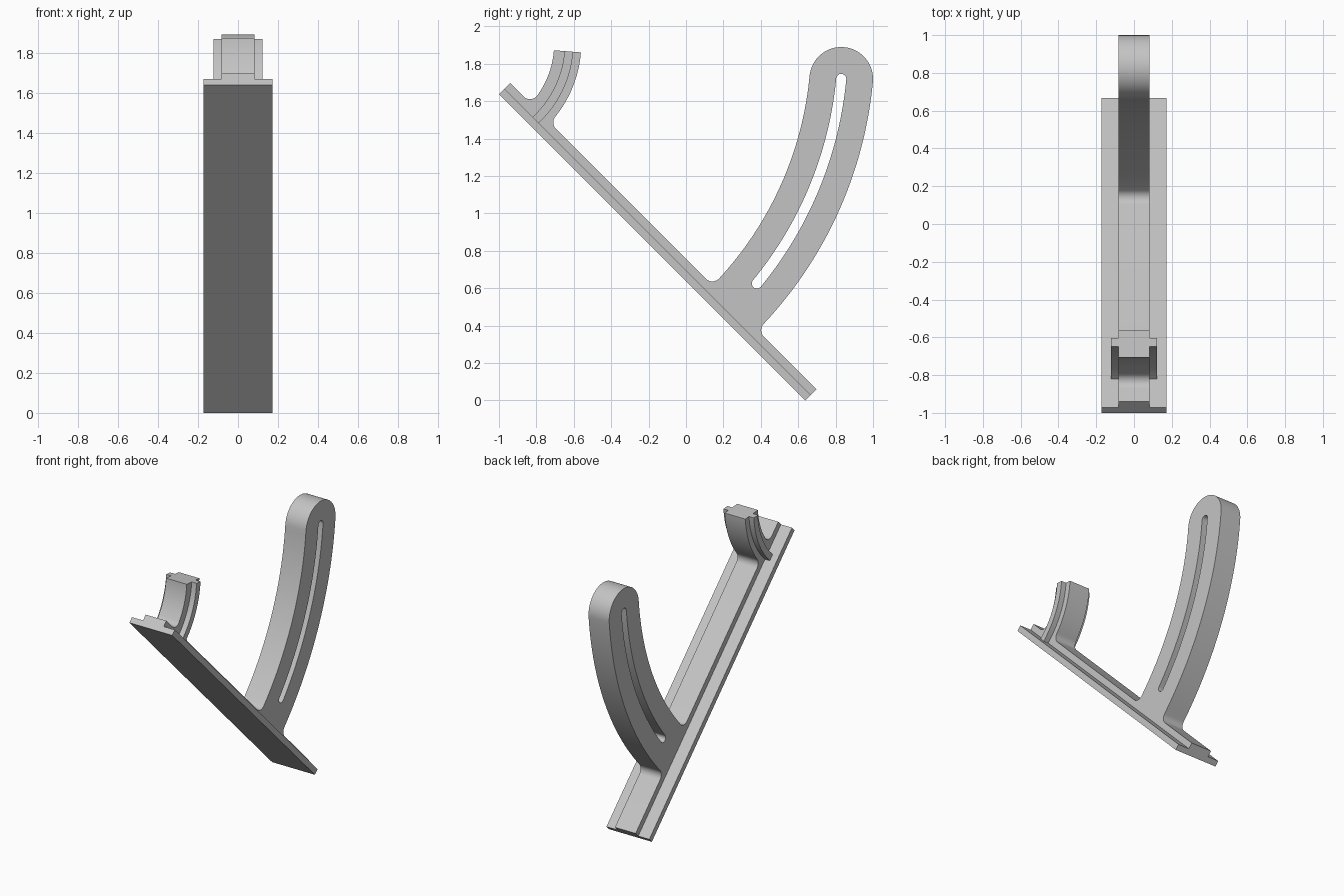
import bpy
import bmesh
from math import sin, cos, pi, radians, degrees, atan2, sqrt

cube = bpy.data.objects.get("Cube")
if cube:
    bpy.data.objects.remove(cube, do_unlink=True)

grey = bpy.data.materials.new("light_grey")
grey.use_nodes = True
GREY = (0.55, 0.55, 0.55, 1)
grey.diffuse_color = GREY
grey.node_tree.nodes["Principled BSDF"].inputs["Base Color"].default_value = GREY

# Side profiles use u (down the sloping plate) and v (square to the plate)
S = sqrt(0.5)
U0, U1 = -1.865, 0.4505
V_BOTTOM, V_MID, V_TOP = 0.4505, 0.492, 0.535
PIVOT = ((-1.185 - 1.91) * S, (-1.185 + 1.91) * S)
BODY_W, FLANGE_W, PLATE_W = 0.083, 0.122, 0.172
ARM_R, ARM_HALF, SLOT_HALF = 2.024, 0.17, 0.027
ARM_END, HOOK_END, SLOT_START = 39.6, 40.5, 5.6
HOOK_IN, HOOK_OUT = 0.48, 0.625
FILLET = 0.05


def arc(centre, r, a, b, n):
    """Points on an arc from angle a to angle b, in degrees."""
    steps = [radians(a + (b - a) * i / n) for i in range(n + 1)]
    return [(centre[0] + r * cos(t), centre[1] + r * sin(t)) for t in steps]


def polar(r, a):
    return arc(PIVOT, r, a, a, 1)[0]


def fillet(r, side):
    """Fillet between plate top and an arc; side is 1 outside it, -1 inside."""
    reach = r + side * FILLET
    dv = V_TOP + FILLET - PIVOT[1]
    du = sqrt(reach ** 2 - dv ** 2)
    phi = degrees(atan2(dv, du))
    centre = (PIVOT[0] + du, PIVOT[1] + dv)
    if side > 0:
        return arc(centre, FILLET, 270, 180 + phi, 10), phi
    return arc(centre, FILLET, phi, -90, 12), phi


def curved_web(r_in, r_out, end, tip):
    """Outline of a curved upright, from its outer fillet to its inner one."""
    outer, a = fillet(r_out, 1)
    inner, b = fillet(r_in, -1)
    return (outer + arc(PIVOT, r_out, a, end, 40)[1:] + tip
            + arc(PIVOT, r_in, end, b, 40)[:-1] + inner)


def extrude(name, loops, x0, x1):
    """Fill the outline, with any holes, and extrude it across x."""
    bm = bmesh.new()
    edges = []
    for loop in loops:
        vs = [bm.verts.new((x0, (u + v) * S, (v - u) * S)) for u, v in loop]
        edges += [bm.edges.new((p, q)) for p, q in zip(vs, vs[1:] + vs[:1])]
    bmesh.ops.triangle_fill(bm, edges=edges, use_beauty=True)
    made = bmesh.ops.extrude_face_region(bm, geom=bm.faces[:])["geom"]
    top = [g for g in made if isinstance(g, bmesh.types.BMVert)]
    bmesh.ops.translate(bm, verts=top, vec=(x1 - x0, 0, 0))
    bmesh.ops.recalc_face_normals(bm, faces=bm.faces[:])
    mesh = bpy.data.meshes.new(name)
    bm.to_mesh(mesh)
    bm.free()
    mesh.materials.append(grey)
    ob = bpy.data.objects.new(name, mesh)
    bpy.context.collection.objects.link(ob)
    bpy.ops.object.select_all(action='DESELECT')
    ob.select_set(True)
    bpy.context.view_layer.objects.active = ob
    bpy.ops.object.shade_smooth_by_angle(angle=radians(30))


# Wide flat base plate
extrude("base_plate", [[(U0, V_BOTTOM), (U1, V_BOTTOM), (U1, V_MID), (U0, V_MID)]],
        -PLATE_W, PLATE_W)

# Raised rail with the slotted arm and the short hook growing out of it
cap = arc(polar(ARM_R, ARM_END), ARM_HALF, ARM_END, ARM_END + 180, 32)[1:-1]
arm = curved_web(ARM_R - ARM_HALF, ARM_R + ARM_HALF, ARM_END, cap)
hook = curved_web(HOOK_IN, HOOK_OUT, HOOK_END, [])
outline = [(U0, V_MID), (U1, V_MID), (U1, V_TOP)] + arm + hook + [(U0, V_TOP)]

# Curved slot through the arm
slot = (arc(PIVOT, ARM_R + SLOT_HALF, SLOT_START, ARM_END, 40)
        + arc(polar(ARM_R, ARM_END), SLOT_HALF, ARM_END, ARM_END + 180, 12)[1:-1]
        + arc(PIVOT, ARM_R - SLOT_HALF, ARM_END, SLOT_START, 40)
        + arc(polar(ARM_R, SLOT_START), SLOT_HALF, SLOT_START + 180, SLOT_START + 360, 12)[1:-1])
extrude("rail_with_arm_and_hook", [outline, slot], -BODY_W, BODY_W)

# Guide ridges on both sides of the hook, running down to the plate
F_IN, F_OUT = 0.537, 0.583
foot = [degrees(atan2(V_MID - PIVOT[1], r)) for r in (F_IN, F_OUT)]
ridge = arc(PIVOT, F_OUT, foot[1], HOOK_END, 32) + arc(PIVOT, F_IN, HOOK_END, foot[0], 32)
for name, s in (("left_hook_ridge", 1), ("right_hook_ridge", -1)):
    extrude(name, [ridge], s * BODY_W, s * FLANGE_W)
